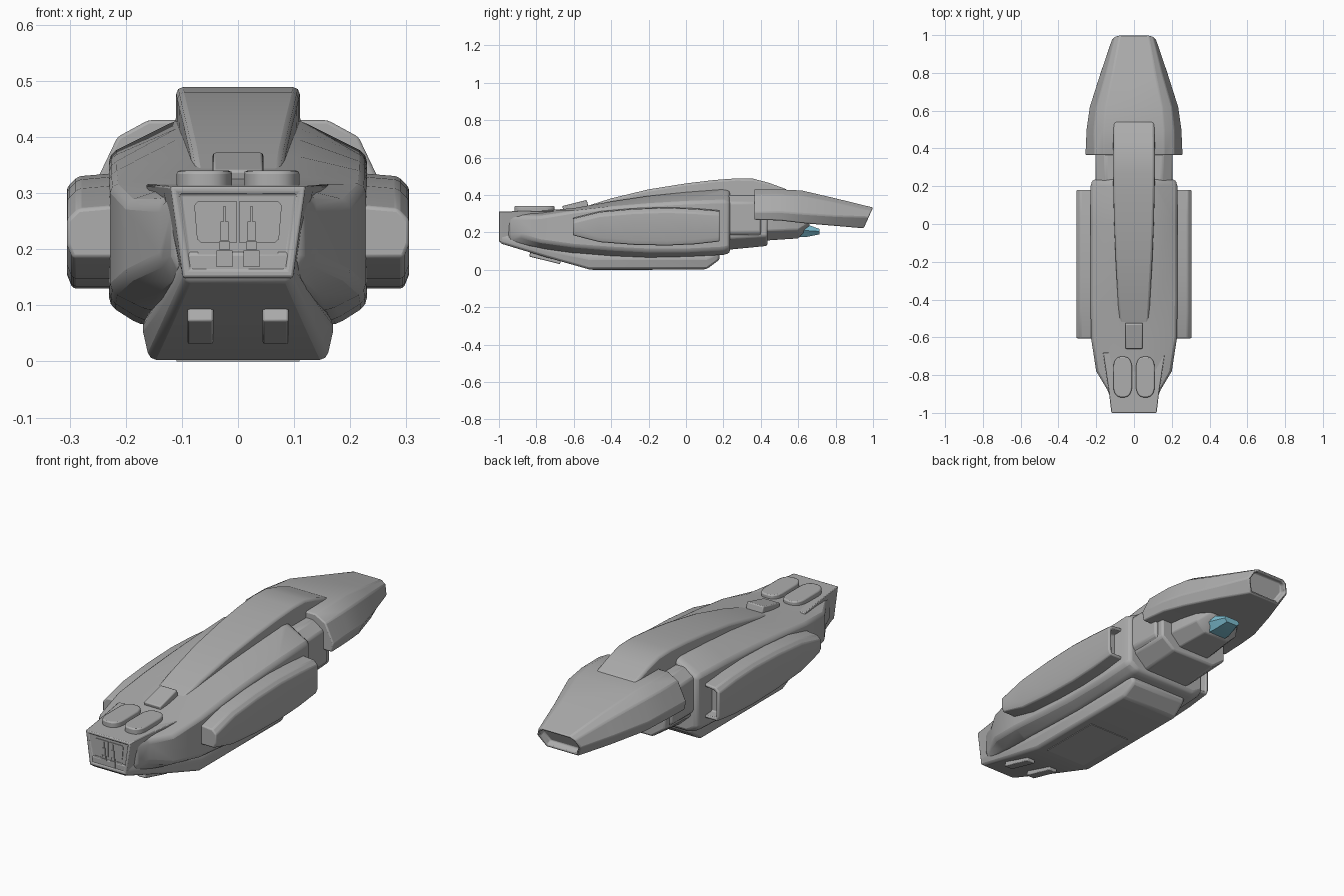
import bpy, bmesh, math
from mathutils import Matrix

old = bpy.data.objects.get("Cube")
if old:
    bpy.data.objects.remove(old, do_unlink=True)


def material(name, colour):
    m = bpy.data.materials.new(name)
    m.use_nodes = True
    m.diffuse_color = colour
    m.node_tree.nodes["Principled BSDF"].inputs["Base Color"].default_value = colour
    return m


GREY = material("hull grey", (0.42, 0.42, 0.42, 1))
BLUE = material("glass blue", (0.2, 0.5, 0.62, 1))


def finish(name, bm, mat, bevel=0.0, segments=2, mirror=False):
    bmesh.ops.recalc_face_normals(bm, faces=bm.faces)
    mesh = bpy.data.meshes.new(name)
    bm.to_mesh(mesh)
    bm.free()
    obj = bpy.data.objects.new(name, mesh)
    bpy.context.collection.objects.link(obj)
    mesh.materials.append(mat)
    if mirror:
        obj.modifiers.new("Mirror", 'MIRROR')
    if bevel:
        b = obj.modifiers.new("Bevel", 'BEVEL')
        b.width, b.segments = bevel, segments
        b.limit_method, b.angle_limit = 'ANGLE', math.radians(28)
    bpy.ops.object.select_all(action='DESELECT')
    obj.select_set(True)
    bpy.context.view_layer.objects.active = obj
    bpy.ops.object.shade_smooth_by_angle(angle=math.radians(32))
    return obj


def loft(name, sections, mat=GREY, bevel=0.01, side=False, recess=None, shear=None):
    """Skin half profiles (x, z) listed top to bottom along y.
    side=True keeps one closed side and mirrors it; recess = (cap, rim, depth)."""
    bm = bmesh.new()
    rings = []
    for y, half in sections:
        pts = half if side else half + [(-x, z) for x, z in reversed(half)]
        rings.append([bm.verts.new((x, y, z)) for x, z in pts])
    n = len(rings[0])
    for a, b in zip(rings, rings[1:]):
        for i in range(n):
            j = (i + 1) % n
            bm.faces.new((a[i], a[j], b[j], b[i]))
    caps = [bm.faces.new(rings[0]), bm.faces.new(rings[-1])]
    if shear:
        top = max(v.co.z for v in rings[-1])
        for v in rings[-1]:
            v.co.y -= (top - v.co.z) * shear
    bmesh.ops.recalc_face_normals(bm, faces=bm.faces)
    if recess:
        cap, rim, depth = recess
        bmesh.ops.inset_region(bm, faces=[caps[cap]], thickness=rim)
        inner = bmesh.ops.inset_region(bm, faces=[caps[cap]], thickness=rim * 0.15)
        caps[cap].normal_update()
        bmesh.ops.translate(bm, verts=caps[cap].verts, vec=caps[cap].normal * -depth)
    return finish(name, bm, mat, bevel, mirror=side)


def box(name, centre, size, tilt=0, bevel=0.004, mirror=False, segments=2):
    bm = bmesh.new()
    bmesh.ops.create_cube(bm, size=1)
    bmesh.ops.transform(bm, verts=bm.verts, matrix=Matrix.Translation(centre)
                        @ Matrix.Rotation(math.radians(tilt), 4, 'X')
                        @ Matrix.Diagonal((*size, 1)))
    return finish(name, bm, GREY, bevel, segments, mirror)


# Main hull: y, roof half width and height, shoulder, flank, belly
hull = []
for y, zt, w, zu, zl, wb, zb in [
        (-0.95, .31, .115, .28, .19, .10, .15), (-0.88, .31, .14, .28, .18, .11, .13),
        (-0.78, .315, .20, .285, .15, .13, .115), (-0.6, .33, .228, .315, .125, .16, .09),
        (-0.4, .365, .23, .337, .11, .17, .073), (-0.2, .395, .23, .352, .10, .175, .065),
        (0.0, .415, .23, .363, .10, .178, .07), (0.2, .43, .23, .37, .11, .18, .08),
        (0.235, .425, .22, .362, .12, .17, .09)]:
    hull.append((y, [(.11, zt), (w, zu), (w, zl), (wb, zb)]))
loft("main_hull", hull, bevel=0.014)

# Cockpit nose with a recessed front panel
loft("nose", [(-1.0, [(.12, .312), (.098, .15)]),
              (-0.88, [(.135, .314), (.10, .13)]),
              (-0.68, [(.165, .316), (.11, .13)])], recess=(0, .018, .008))

# Belly keel
loft("keel", [(-0.995, [(.10, .20), (.10, .165), (.095, .142)]),
              (-0.75, [(.11, .18), (.138, .11), (.128, .068)]),
              (-0.52, [(.12, .15), (.172, .065), (.158, .003)]),
              (0.11, [(.12, .15), (.172, .065), (.158, .003)]),
              (0.18, [(.12, .15), (.165, .09), (.15, .055)])], bevel=0.012)
box("belly_panel", (0, -.34, .004), (.22, .32, .008), bevel=0)

# Raised spine running back over the tail
spine = []
for y, w, z, base in [(-0.58, .075, .325, .28), (-0.4, .085, .382, .3), (-0.2, .096, .43, .33),
                      (0.0, .104, .462, .36), (0.15, .108, .48, .37), (0.27, .11, .489, .37),
                      (0.36, .11, .487, .37), (0.44, .109, .466, .37), (0.545, .107, .428, .38)]:
    spine.append((y, [(w, z), (w + .002, base)]))
loft("dorsal_spine", spine, bevel=0.012)

# Side pods with hollow rear ends
pods = []
for y, zt, zb in [(-0.605, .272, .185), (-0.46, .308, .148), (-0.28, .324, .134),
                  (-0.1, .33, .13), (0.05, .324, .137), (0.18, .313, .152)]:
    pods.append((y, [(.19, zt + .008), (.285, zt), (.305, zt - .02), (.305, zb + .025),
                     (.295, zb), (.19, zb)]))
loft("side_pods", pods, bevel=0.007, side=True, recess=(1, .018, .05))

# Stepped neck between hull and tail
loft("neck_collar", [(0.2, [(.15, .40), (.205, .36), (.205, .20), (.17, .165)]),
                     (0.4, [(.15, .40), (.205, .36), (.205, .20), (.17, .165)])])
loft("neck_lower", [(0.2, [(.19, .28), (.19, .17), (.12, .105)]),
                    (0.435, [(.19, .28), (.19, .18), (.12, .128)])])
loft("neck_rear", [(0.4, [(.14, .29), (.14, .21), (.085, .155)]),
                   (0.6, [(.12, .29), (.12, .215), (.07, .168)]),
                   (0.66, [(.09, .29), (.08, .25), (.05, .232)])], bevel=0.006)

# Blue window pod under the tail
loft("rear_glass", [(0.57, [(.06, .25), (.075, .215), (.05, .175)]),
                    (0.64, [(.06, .245), (.07, .21), (.045, .175)]),
                    (0.715, [(.035, .218), (.045, .205), (.03, .19)])], BLUE, bevel=0)

# Tapered tail with a recessed outlet
tail = []
for y, a, zt, b, zu, c, zm, d, zb in [
        (0.365, .16, .43, .215, .40, .258, .31, .25, .268),
        (0.5, .16, .43, .213, .40, .252, .31, .24, .264),
        (0.62, .15, .424, .20, .393, .235, .30, .215, .25),
        (0.8, .112, .382, .148, .357, .178, .288, .15, .235),
        (1.0, .075, .333, .10, .32, .118, .28, .085, .222)]:
    tail.append((y, [(a, zt), (b, zu), (c, zm), (d, zb)]))
loft("tail", tail, bevel=0.012, recess=(1, .014, .03), shear=0.45)

# Roof pads, hatch and underside blocks
bm = bmesh.new()
for k in range(24):
    t = 2 * math.pi * (k + .5) / 24
    c, s = math.cos(t), math.sin(t)
    bm.verts.new((.06 + .05 * math.copysign(abs(c) ** .7, c),
                  -.81 + .062 * s + math.copysign(.046, s), .30))
face = bm.faces.new(bm.verts)
top = bmesh.ops.extrude_face_region(bm, geom=[face])["geom"]
bmesh.ops.translate(bm, vec=(0, 0, .04), verts=[g for g in top if isinstance(g, bmesh.types.BMVert)])
finish("roof_pads", bm, GREY, 0.006, mirror=True)
box("roof_hatch", (0, -.592, .34), (.09, .135, .035), tilt=14, bevel=.005)
box("underside_blocks", (.067, -.75, .075), (.046, .17, .05), tilt=-14, mirror=True)


# Windscreen panes, each a thin plate
def pane(name, corners, y, thick):
    bm = bmesh.new()
    face = bm.faces.new([bm.verts.new((x, y, z)) for x, z in corners])
    new = bmesh.ops.extrude_face_region(bm, geom=[face])["geom"]
    bmesh.ops.translate(bm, vec=(0, -thick, 0), verts=[g for g in new if isinstance(g, bmesh.types.BMVert)])
    finish(name, bm, GREY, mirror=True)


pane("windscreen_panes", [(.002, .285), (.072, .285), (.078, .278), (.073, .218), (.066, .212), (.002, .212)],
     -.991, .004)
pane("lower_panels", [(.035, .20), (.072, .20), (.068, .168), (.035, .168)], -.991, .003)

# Twin front guns with mounts
for part, z, w, h in [("barrel", .255, .004, .045), ("breech", .232, .014, .035),
                      ("cradle", .207, .02, .014), ("mount", .183, .028, .03)]:
    box("gun_" + part, (.024, -.993, z), (w, .01, h), bevel=0, mirror=True)
